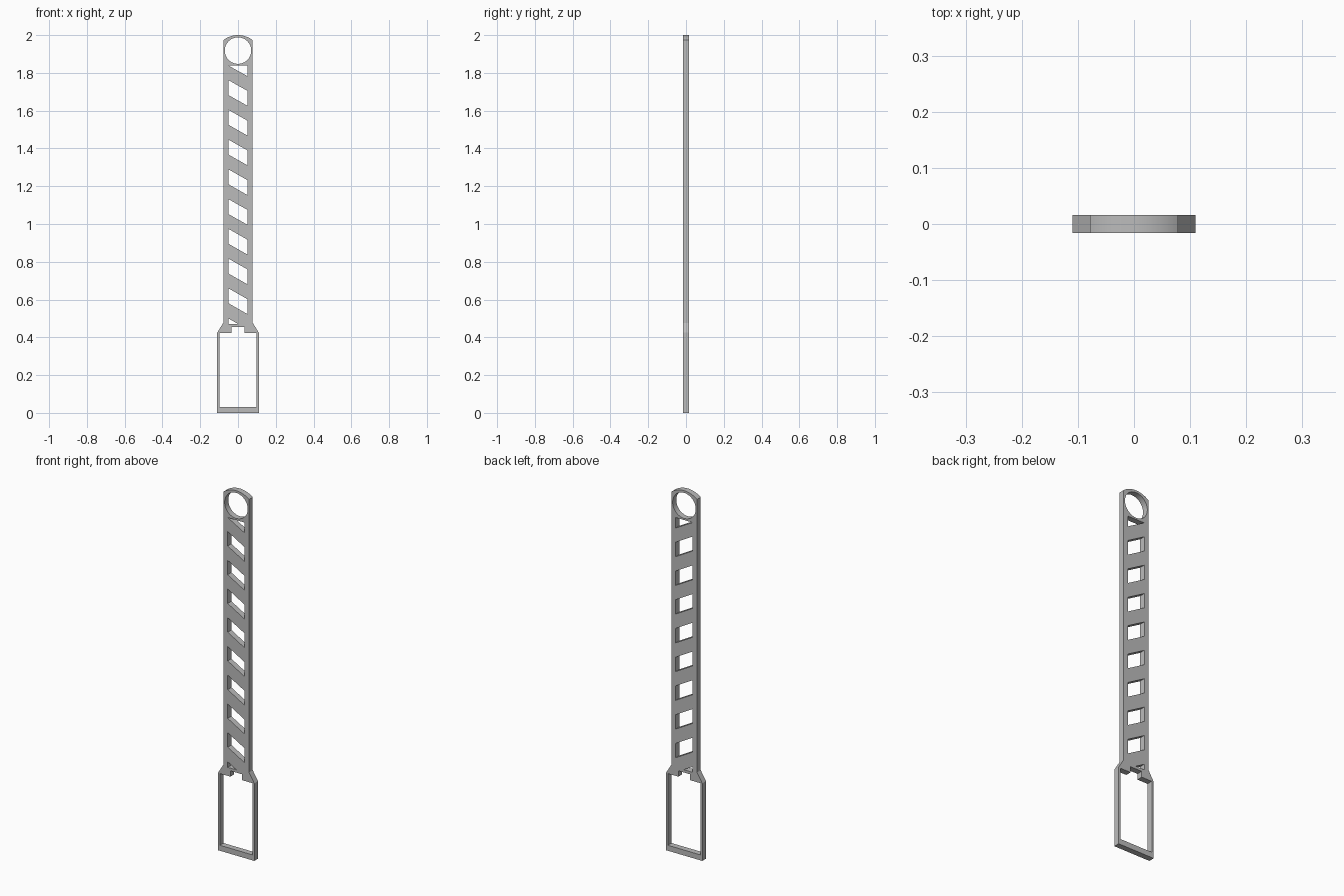
import bpy, bmesh
from math import sin, cos, asin, pi, radians
from mathutils import Matrix

if "Cube" in bpy.data.objects:
    bpy.data.objects.remove(bpy.data.objects["Cube"])

HALF_DEPTH = 0.016
ARM, FRAME = 0.078, 0.11          # half widths of the arm and the frame
SHOULDER, NECK = 0.425, 0.477     # heights where the frame narrows
SLOT, DROP, GAP, PITCH = 0.051, 0.058, 0.079, 0.1575


def arc(radius, z, start, end, steps):
    """Points on an arc centred on x = 0, angles measured from +x."""
    return [(radius * cos(start + (end - start) * i / steps),
             z + radius * sin(start + (end - start) * i / steps))
            for i in range(steps + 1)]


def mirrored(half):
    """Close a profile by mirroring its right half to the left."""
    return half + [(-x, z) for x, z in reversed(half)]


# Outer outline with sloped shoulders and a rounded top
top_r = 0.126
spread = asin(ARM / top_r)
crown = arc(top_r, 2 - top_r, pi / 2 - spread, pi / 2 + spread, 24)
right = [(FRAME, 0), (FRAME, SHOULDER), (ARM, NECK)]
left = [(-x, z) for x, z in reversed(right)]
loops = [right + crown + left]

# Round eye at the top
loops.append(arc(0.07, 1.918, 0, 2 * pi, 64)[:-1])

# Frame window with a notch in its upper edge
loops.append(mirrored([(0.098, 0.03), (0.098, 0.423), (0.035, 0.423), (0.035, 0.455)]))

# Slanted slots along the arm
for i in range(8):
    z = 1.762 - i * PITCH
    loops.append([(-SLOT, z), (-SLOT, z - GAP), (SLOT, z - GAP - DROP), (SLOT, z - DROP)])

# Cut-off slots at both ends of the arm
loops.append([(-SLOT, 1.839), (SLOT, 1.782), (SLOT, 1.839)])
loops.append([(-SLOT, 0.5), (-SLOT, 0.47), (0.002, 0.47)])

# Fill the outline, leaving the inner loops open, and give it thickness
curve = bpy.data.curves.new("slotted_handle", 'CURVE')
curve.dimensions = '2D'
curve.fill_mode = 'BOTH'
curve.extrude = HALF_DEPTH
for points in loops:
    spline = curve.splines.new('POLY')
    spline.points.add(len(points) - 1)
    for p, (x, z) in zip(spline.points, points):
        p.co = (x, z, 0, 1)
    spline.use_cyclic_u = True

handle = bpy.data.objects.new("slotted_handle", curve)
bpy.context.collection.objects.link(handle)
bpy.ops.object.select_all(action='DESELECT')
handle.select_set(True)
bpy.context.view_layer.objects.active = handle
bpy.ops.object.convert(target='MESH')
handle = bpy.context.view_layer.objects.active

# Stand it upright and weld the caps to the rim
bm = bmesh.new()
bm.from_mesh(handle.data)
bmesh.ops.transform(bm, matrix=Matrix.Rotation(radians(90), 4, 'X'), verts=bm.verts)
bmesh.ops.remove_doubles(bm, verts=bm.verts, dist=0.0001)
bmesh.ops.recalc_face_normals(bm, faces=bm.faces)
bm.to_mesh(handle.data)
bm.free()
bpy.ops.object.shade_smooth_by_angle(angle=radians(30))

# Plain grey
grey = bpy.data.materials.new("light_grey")
grey.use_nodes = True
colour = (0.5, 0.5, 0.5, 1)
grey.diffuse_color = colour
grey.node_tree.nodes["Principled BSDF"].inputs["Base Color"].default_value = colour
handle.data.materials.clear()
handle.data.materials.append(grey)
